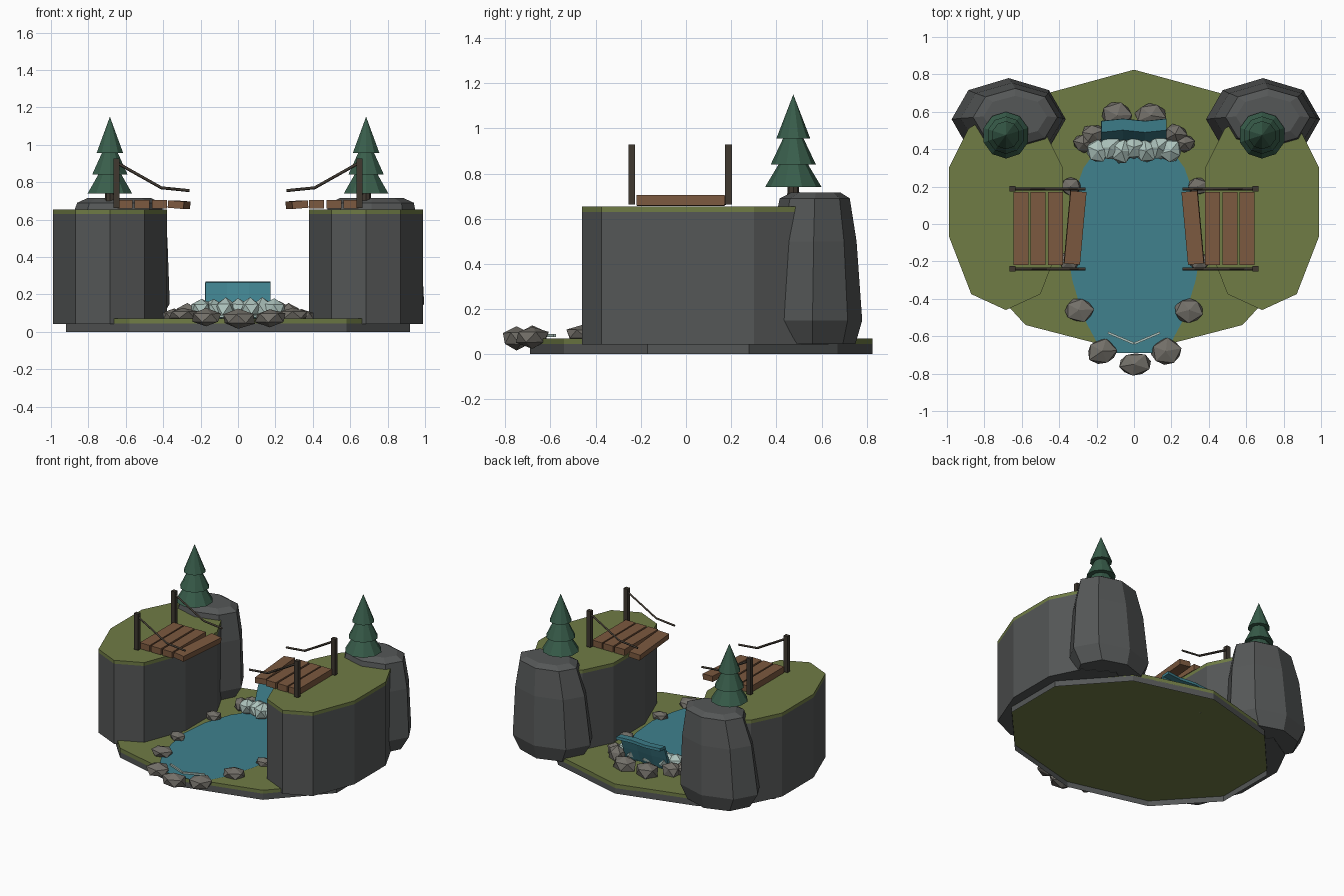
import bpy, bmesh, math, random
from mathutils import Vector, Matrix

if "Cube" in bpy.data.objects:
    bpy.data.objects.remove(bpy.data.objects["Cube"])

random.seed(4)


def mat(name, r, g, b):
    m = bpy.data.materials.new(name)
    m.diffuse_color = (r, g, b, 1)
    m.use_nodes = True
    m.node_tree.nodes["Principled BSDF"].inputs["Base Color"].default_value = m.diffuse_color
    return m


GRASS = mat("grass", 0.16, 0.20, 0.06)
STONE = mat("stone", 0.09, 0.095, 0.095)
ROCK = mat("rock", 0.17, 0.16, 0.14)
WATER = mat("water", 0.05, 0.22, 0.27)
FOAM = mat("foam", 0.42, 0.55, 0.51)
PLANK = mat("plank", 0.20, 0.10, 0.05)
WOOD = mat("dark_wood", 0.05, 0.04, 0.03)
LEAF = mat("needles", 0.04, 0.11, 0.07)


def finish(name, bm, material):
    bmesh.ops.recalc_face_normals(bm, faces=bm.faces)
    me = bpy.data.meshes.new(name)
    bm.to_mesh(me)
    bm.free()
    me.materials.append(material)
    ob = bpy.data.objects.new(name, me)
    bpy.context.collection.objects.link(ob)
    return ob


def loft(name, rings, material, bottom=True, top=True):
    """Skin a stack of equal-length rings of 3D points."""
    bm = bmesh.new()
    vs = [[bm.verts.new(p) for p in ring] for ring in rings]
    n = len(vs[0])
    for a, b in zip(vs, vs[1:]):
        for i in range(n):
            bm.faces.new((a[i], a[(i + 1) % n], b[(i + 1) % n], b[i]))
    if bottom:
        bm.faces.new(vs[0][::-1])
    if top:
        bm.faces.new(vs[-1])
    return finish(name, bm, material)


def prism(name, pts, z0, z1, material, **caps):
    return loft(name, [[(x, y, z) for x, y in pts] for z in (z0, z1)], material, **caps)


def mirror_pts(half):
    """Close a right-hand outline (front to back) by mirroring it in x."""
    return half + [(-x, y) for x, y in reversed(half) if abs(x) > 1e-6]


def box(name, size, loc, material, rot_y=0, rot_z=0):
    bm = bmesh.new()
    m = Matrix.Translation(loc) @ Matrix.Rotation(rot_z, 4, 'Z') @ Matrix.Rotation(rot_y, 4, 'Y')
    bmesh.ops.create_cube(bm, size=1, matrix=m @ Matrix.Diagonal((*size, 1)))
    return finish(name, bm, material)


def cone(name, r1, r2, z0, z1, x, y, sides, material):
    bm = bmesh.new()
    bmesh.ops.create_cone(bm, cap_ends=True, segments=sides, radius1=r1, radius2=r2,
                          depth=z1 - z0, matrix=Matrix.Translation((x, y, (z0 + z1) / 2)))
    return finish(name, bm, material)


def pebble(name, x, y, z, rx, ry, rz, material):
    bm = bmesh.new()
    bmesh.ops.create_icosphere(bm, subdivisions=1, radius=1)
    turn = Matrix.Rotation(random.uniform(0, 6.28), 3, 'Z')
    for v in bm.verts:
        p = turn @ v.co * random.uniform(0.9, 1.1)
        v.co = (x + p.x * rx, y + p.y * ry, z + p.z * rz)
    return finish(name, bm, material)


def rope(name, pts, material):
    cu = bpy.data.curves.new(name, 'CURVE')
    cu.dimensions = '3D'
    cu.bevel_depth = 0.008
    cu.bevel_resolution = 0
    cu.use_fill_caps = True
    sp = cu.splines.new('POLY')
    sp.points.add(len(pts) - 1)
    for q, p in zip(sp.points, pts):
        q.co = (*p, 1)
    cu.materials.append(material)
    bpy.context.collection.objects.link(bpy.data.objects.new(name, cu))


# Ground: open stone rim under a grass slab
ground = mirror_pts([(0, -.69), (.58, -.54), (.92, -.17), (.92, .28), (.57, .67), (0, .825)])
prism("ground_rim", ground, 0, .045, STONE, bottom=False, top=False)
prism("ground_grass", ground, .04, .07, GRASS)

# Pool: fan of triangles around a centre point
half = [(.10, -.69), (.2, -.63), (.27, -.5), (.33, -.3), (.36, -.12), (.34, .1), (.27, .3), (.16, .45)]
bm = bmesh.new()
rim = [bm.verts.new((x, y, .076)) for x, y in mirror_pts(half)]
hub = bm.verts.new((0, -.08, .076))
for i in range(len(rim)):
    bm.faces.new((hub, rim[i], rim[(i + 1) % len(rim)]))
finish("pool_water", bm, WATER)

# Waterfall: sloping sheet, split into strips
bm = bmesh.new()
prof = [(.55, .27), (.49, .265), (.455, .17), (.42, .075)]
xs = [-.175, -.06, .06, .175]
rows = [[bm.verts.new((x, y + .012 * (i % 2), z)) for i, x in enumerate(xs)] for y, z in prof]
for a, b in zip(rows, rows[1:]):
    for i in range(3):
        bm.faces.new((a[i], a[i + 1], b[i + 1], b[i]))
fall = finish("waterfall", bm, WATER)
sol = fall.modifiers.new("thickness", 'SOLIDIFY')
sol.thickness = 0.02

# Foam at the foot of the fall and ripple lines at the outlet
for i in range(7):
    x = -.195 + .065 * i
    pebble("foam", x, .39 + .02 * (i % 2), .12, .065, .07, .06, FOAM)
for s in (-1, 1):
    box("ripple", (.15, .012, .012), (s * .07, -.61, .083), FOAM, rot_z=s * .4)

# Rocks round the pool
pebble("front_rock", 0, -.75, .07, .095, .07, .055, ROCK)
for s in (-1, 1):
    for x, y, z, r, h in ((.17, -.68, .075, .09, .05), (.295, -.46, .09, .085, .04),
                          (.35, -.2, .085, .06, .035), (.34, .2, .085, .06, .04),
                          (.27, .43, .1, .06, .05), (.22, .48, .1, .07, .06),
                          (.09, .58, .1, .09, .06)):
        pebble("pool_rock", s * x, y, z, r, r * .85, h, ROCK)

# Both banks: cliff, boulder, tree and broken bridge half
for s, side, top_x, low_x in ((-1, "left", -.635, -.67), (1, "right", .715, .69)):
    cx = s * .685
    right_half = [(0, -.46), (.185, -.375), (.305, -.065), (.305, .30), (.20, .51), (0, .63)]
    outline = [(cx + x, y) for x, y in mirror_pts(right_half)]
    prism(side + "_cliff", outline, .042, .63, STONE)
    prism(side + "_cliff_grass", outline, .63, .655, GRASS)

    # Tapered eight-sided boulder: centre x, centre y, radius x, radius y, z
    rings = []
    for x0, y0, rx, ry, z in ((low_x, .56, .24, .19, .045), (low_x, .56, .305, .22, .15),
                              ((low_x + top_x) / 2, .565, .275, .19, .5),
                              (top_x, .57, .225, .155, .69), (top_x, .575, .17, .11, .715)):
        rings.append([(x0 + rx * math.cos(k * math.pi / 4), y0 + ry * math.sin(k * math.pi / 4), z)
                      for k in range(8)])
    loft(side + "_boulder", rings, STONE)

    # Conifer
    tx, ty = s * .685, .475
    cone(side + "_trunk", .03, .022, .65, .8, tx, ty, 8, WOOD)
    for r, z0, z1 in ((.125, .74, .95), (.10, .84, 1.05), (.075, .955, 1.15)):
        cone(side + "_needles", r, 0, z0, z1, tx, ty, 10, LEAF)

    # Planks, the last one askew and drooping
    for x in (.603, .513, .42):
        box(side + "_plank", (.08, .39, .045), (s * x, -.025, .682), PLANK)
    box(side + "_loose_plank", (.085, .39, .04), (s * .315, -.02, .68), PLANK,
        rot_y=s * -.08, rot_z=s * .09 if s > 0 else -.09)

    # Posts, side beams and slack ropes
    for y in (-.24, .188):
        box(side + "_post", (.032, .03, .265), (s * .65, y, .795), WOOD)
        rope(side + "_rope", [(s * .65, y, .905), (s * .41, y, .77), (s * .26, y, .755)], WOOD)
